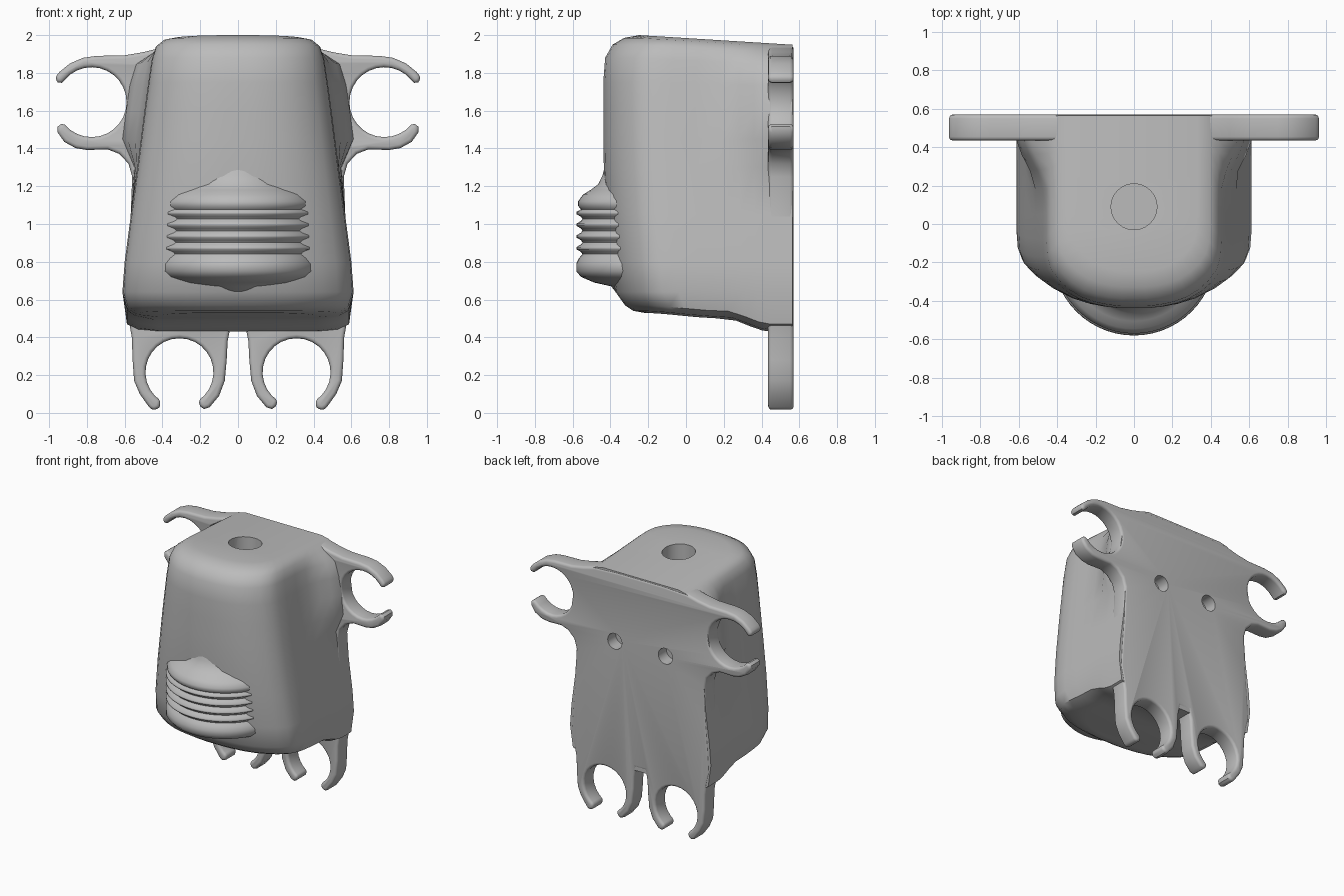
import bpy, bmesh, math
from mathutils import Vector

if "Cube" in bpy.data.objects:
    bpy.data.objects.remove(bpy.data.objects["Cube"], do_unlink=True)

grey = bpy.data.materials.new("plain grey")
grey.use_nodes = True
grey.diffuse_color = (0.5, 0.5, 0.5, 1)
grey.node_tree.nodes["Principled BSDF"].inputs["Base Color"].default_value = (0.5, 0.5, 0.5, 1)


def finish(bm, name):
    bmesh.ops.recalc_face_normals(bm, faces=bm.faces)
    mesh = bpy.data.meshes.new(name)
    bm.to_mesh(mesh)
    bm.free()
    mesh.materials.append(grey)
    obj = bpy.data.objects.new(name, mesh)
    bpy.context.collection.objects.link(obj)
    return obj


def activate(obj):
    bpy.ops.object.select_all(action='DESELECT')
    obj.select_set(True)
    bpy.context.view_layer.objects.active = obj


def smooth(obj, degrees=40):
    activate(obj)
    bpy.ops.object.shade_smooth_by_angle(angle=math.radians(degrees))


def drill(obj, center, radius, depth, axis):
    """Cut a round blind hole, then discard the cutter."""
    rot = (math.pi / 2, 0, 0) if axis == 'Y' else (0, 0, 0)
    bpy.ops.mesh.primitive_cylinder_add(vertices=24, radius=radius, depth=depth,
                                        location=center, rotation=rot)
    cutter = bpy.context.object
    cutter.hide_render = True
    cutter.data.materials.append(grey)
    mod = obj.modifiers.new("hole", 'BOOLEAN')
    mod.operation, mod.solver, mod.object = 'DIFFERENCE', 'EXACT', cutter
    activate(obj)
    bpy.ops.object.modifier_apply(modifier=mod.name)
    bpy.data.objects.remove(cutter, do_unlink=True)


def ramp(v, a, b):
    t = min(max((v - a) / (b - a), 0), 1)
    return t * t * (3 - 2 * t)


BACK = 0.565

# Body: half cross-section (x as share of half width, y), lofted upward
section = [(0.15, -.438), (.3, -.43), (.45, -.415), (.6, -.39), (.74, -.35), (.86, -.3),
           (.95, -.24), (.99, -.17), (1, -.08), (1, .05), (1, .18), (1, .28), (1, .36),
           (1, .43), (1, .5), (1, BACK)]
# Height, half width, front y
levels = [(.53, .42, -.22), (.54, .53, -.28), (.57, .588, -.325), (.64, .612, -.375),
          (.8, .6, -.4), (1.05, .567, -.425), (1.3, .533, -.437), (1.45, .514, -.44),
          (1.6, .495, -.44), (1.75, .475, -.44), (1.88, .456, -.43), (1.95, .435, -.39),
          (1.985, .395, -.33), (2, .33, -.25)]


def body_point(side, fx, fy, z, half, front):
    x = fx * half
    y = BACK + (fy - BACK) * (front - BACK) / (-.44 - BACK)
    # Flare toward the upper clips, drop toward the lower ones, slope the top
    x += .1 * ramp(y, .18, .46) * ramp(z, 1.25, 1.45) * (1 - ramp(z, 1.85, 1.97))
    if z < .6:
        z -= .03 * ramp(y, -.25, .2) + .07 * ramp(y, .2, .45)
    z -= .05 * ramp(z, 1.6, 2) * max(0, y + .25) / .8
    return (side * x, y, z)


bm = bmesh.new()
rings = []
for level in levels:
    right = [bm.verts.new(body_point(-1, *p, *level)) for p in section]
    left = [bm.verts.new(body_point(1, *p, *level)) for p in section]
    rings.append(left + right[::-1])
count = len(rings[0])
for a, b in zip(rings, rings[1:]):
    for i in range(count):
        j = (i + 1) % count
        bm.faces.new((a[i], a[j], b[j], b[i]))
for ring in (rings[0], rings[-1]):
    for i in range(len(section) - 1):
        bm.faces.new((ring[i], ring[i + 1], ring[-2 - i], ring[-1 - i]))
body = finish(bm, "body")
drill(body, (0, .09, 2), .12, .3, 'Z')


# Back plate with four open clips, drawn as a half outline and mirrored
def arc(cx, cz, r, start, end, steps=22):
    angles = [math.radians(start + (end - start) * i / steps) for i in range(steps + 1)]
    return [(cx + r * math.cos(a), cz + r * math.sin(a)) for a in angles]


outline = [(.2, 1.945), (.4, 1.935), (.5, 1.91), (.6, 1.893), (.75, 1.89), (.82, 1.88), (.89, 1.85),
           (.945, 1.805), (.97, 1.775), (.955, 1.75), (.932, 1.747)]
outline += arc(.775, 1.645, .185, 40, 320)
outline += [(.935, 1.53), (.955, 1.515), (.955, 1.485), (.92, 1.435), (.86, 1.402), (.8, 1.392),
            (.69, 1.395), (.63, 1.372), (.58, 1.32), (.56, 1.25), (.57, 1), (.59, .75),
            (.6, .58), (.58, .5), (.562, .4), (.558, .28), (.55, .17), (.52, .1), (.47, .03),
            (.445, .01), (.415, .03)]
outline += arc(.31, .215, .18, -57, 237)
outline += [(.2, .035), (.18, .02), (.15, .03), (.1, .09), (.07, .17), (.06, .28),
            (.055, .38), (.04, .455)]
full = outline + [(-x, z) for x, z in reversed(outline)]
bm = bmesh.new()
face = bm.faces.new([bm.verts.new((x, .435, z)) for x, z in full])
extruded = bmesh.ops.extrude_face_region(bm, geom=[face])["geom"]
bmesh.ops.translate(bm, vec=Vector((0, .135, 0)),
                    verts=[g for g in extruded if isinstance(g, bmesh.types.BMVert)])
plate = finish(bm, "back_plate_with_clips")
bevel = plate.modifiers.new("rounding", 'BEVEL')
bevel.width, bevel.segments, bevel.angle_limit = .02, 3, math.radians(60)
activate(plate)
bpy.ops.object.modifier_apply(modifier=bevel.name)

# Two screw holes in the back
for obj in (plate, body):
    for side in (-1, 1):
        drill(obj, (side * .22, .57, 1.4), .062, .2, 'Y')
smooth(plate)
smooth(body)

# Ribbed grille: a wavy profile (radius, height) swept around the front
profile = [(.2, .62), (.24, .67), (.33, .69), (.4, .72), (.425, .75), (.425, .79), (.41, .82)]
for k in range(4):
    z = .84 + .062 * k
    profile += [(.392, z), (.4, z + .012), (.424, z + .026), (.424, z + .038), (.4, z + .052)]
profile += [(.415, 1.095), (.415, 1.12), (.39, 1.155), (.35, 1.18), (.31, 1.21), (.285, 1.26), (.27, 1.32)]
bm = bmesh.new()
steps = 28
rows = []
for r, z in profile:
    row = []
    for i in range(steps + 1):
        a = math.pi * (1 + i / steps)
        # Ribs fade out toward the ends
        row.append(bm.verts.new((r * math.cos(a), -.156 + r * math.sin(a), z)))
    rows.append(row)
for a, b in zip(rows, rows[1:]):
    for i in range(steps):
        bm.faces.new((a[i], a[i + 1], b[i + 1], b[i]))
    bm.faces.new((a[0], b[0], b[-1], a[-1]))
bm.faces.new(rows[0])
bm.faces.new(rows[-1])
smooth(finish(bm, "front_grille"), 60)
